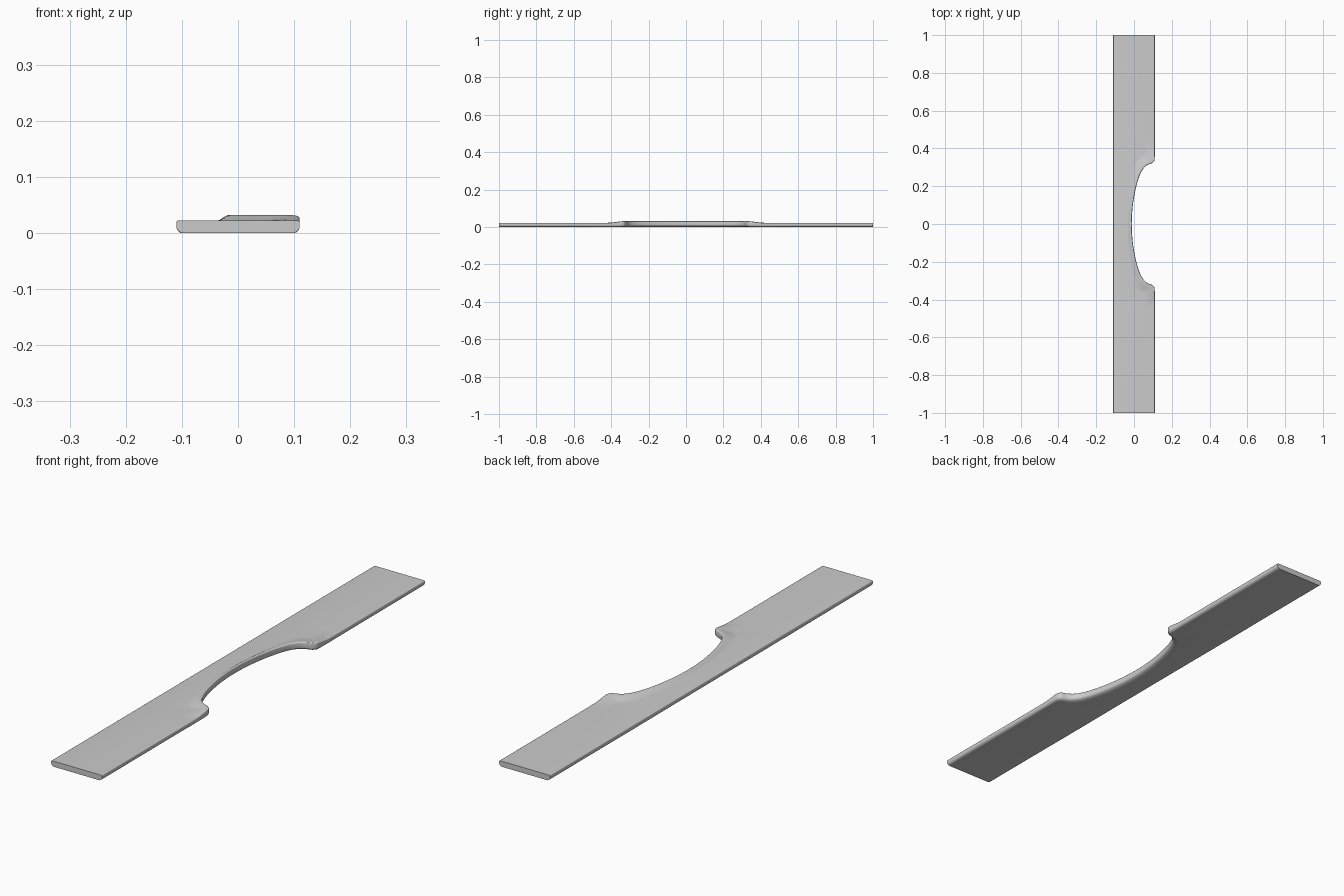
import bpy, bmesh, math
from mathutils import Vector

if "Cube" in bpy.data.objects:
    bpy.data.objects.remove(bpy.data.objects["Cube"])

BASE, BACK_X = 0.022, -0.11

# Half of the front edge: edge x, edge y, matching back y, edge height, ramp width, underside rounding
STATIONS = [
    (-.012, 0, 0, .032, .026, .028),
    (-.006, .10, .11, .032, .028, .028),
    (.011, .195, .23, .032, .034, .028),
    (.032, .262, .33, .032, .045, .028),
    (.053, .297, .385, .032, .058, .026),
    (.075, .314, .42, .032, .068, .024),
    (.095, .322, .45, .032, .074, .020),
    (.106, .332, .475, .031, .078, .017),
    (.1095, .347, .50, .0295, .08, .015),
    (.11, .38, .53, .025, .08, .014),
    (.11, .43, .57, .022, .08, .013),
    (.11, .65, .68, .022, .08, .013),
    (.11, 1, 1, .022, .08, .013),
]


def mirrored(s):
    return (s[0], -s[1], -s[2]) + s[3:]


def catmull(a, b, c, d, t):
    return [0.5 * (2*q + (r - p)*t + (2*p - 5*q + 4*r - s)*t*t + (3*q - p - 3*r + s)*t**3)
            for p, q, r, s in zip(a, b, c, d)]


def stations(steps=6):
    # Smooth the outline and mirror it front to back
    pts = [mirrored(STATIONS[1])] + STATIONS + [STATIONS[-1]]
    half = []
    for i in range(1, len(pts) - 2):
        for k in range(steps):
            half.append(tuple(catmull(*pts[i - 1:i + 3], k / steps)))
    half.append(STATIONS[-1])
    return [mirrored(s) for s in reversed(half[1:])] + half


def edge_profile(height, ramp, under):
    # (distance inward, z) from the underside round the edge and down the raised lip
    out = []
    for k in range(7):
        a = math.pi / 2 * k / 6
        out.append((under * (1 - math.sin(a)), .012 * (1 - math.cos(a))))
    for k in range(5):
        a = math.pi / 2 * k / 4
        out.append((.004 * (1 - math.cos(a)), height - .004 * (1 - math.sin(a))))
    for k in range(1, 9):
        t = k / 8
        out.append((.004 + (ramp - .004) * t, height + (BASE - height) * t * t * (3 - 2 * t)))
    return out


def section(s):
    px, py, yb, height, ramp, under = s
    edge, back = Vector((min(px, .11), py, 0)), Vector((BACK_X, yb, 0))
    inward = (back - edge).normalized()
    ring = [edge + inward * d + Vector((0, 0, z))
            for d, z in edge_profile(max(height, BASE), ramp, under)]
    ring += [back - inward * d + Vector((0, 0, z))
             for d, z in reversed(edge_profile(BASE, .008, .013)[:12])]
    return ring


# Countertop lofted through all sections, closed with flat ends
bm = bmesh.new()
rings = [[bm.verts.new(p) for p in section(s)] for s in stations()]
for a, b in zip(rings, rings[1:]):
    for i in range(len(a)):
        j = (i + 1) % len(a)
        bm.faces.new((a[i], a[j], b[j], b[i]))
bm.faces.new(rings[0])
bm.faces.new(rings[-1])
bmesh.ops.recalc_face_normals(bm, faces=bm.faces)
mesh = bpy.data.meshes.new("countertop")
bm.to_mesh(mesh)
bm.free()
countertop = bpy.data.objects.new("countertop", mesh)
bpy.context.collection.objects.link(countertop)
bpy.context.view_layer.objects.active = countertop
countertop.select_set(True)
bpy.ops.object.shade_smooth_by_angle(angle=math.radians(40))
